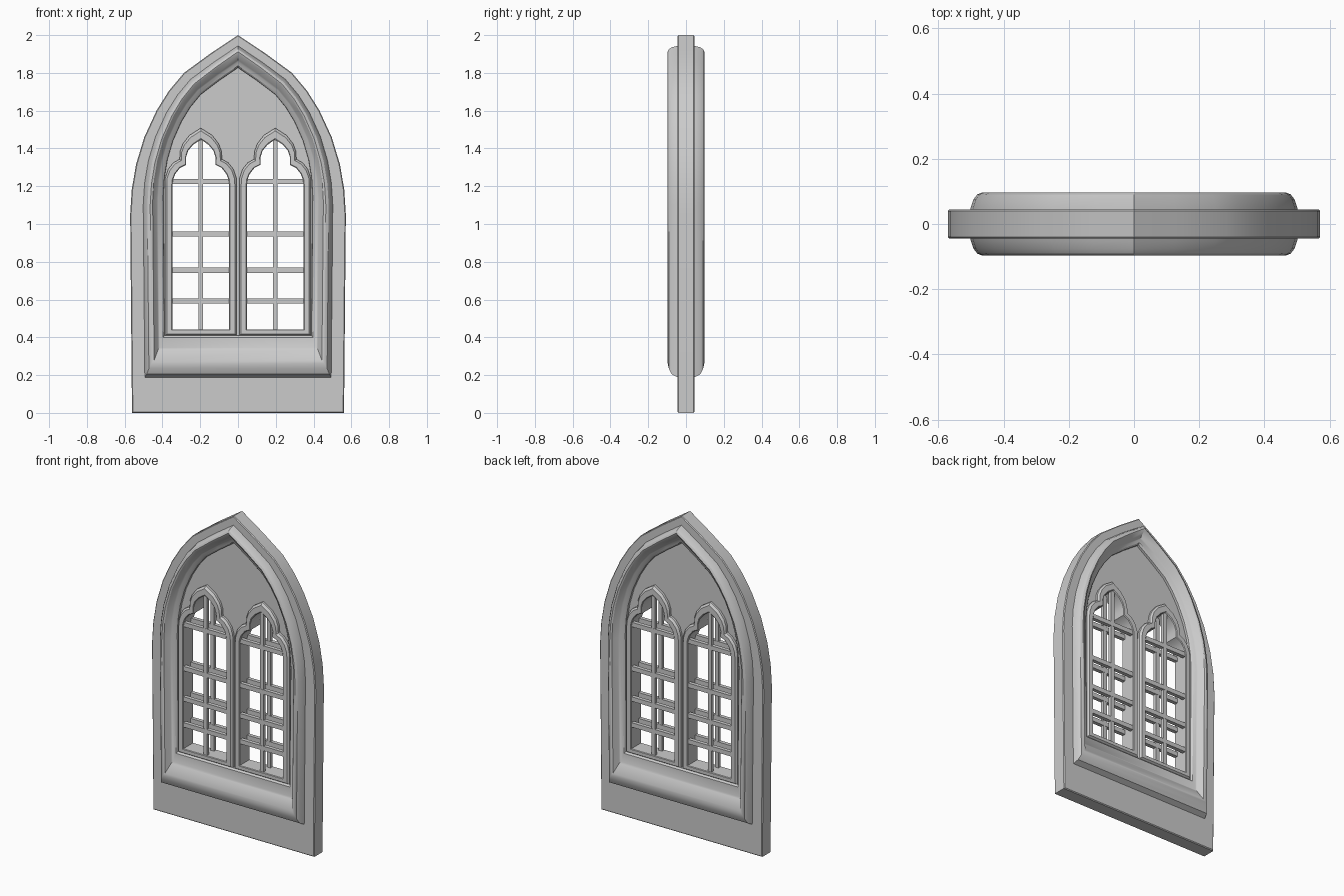
import bpy, bmesh, math

if "Cube" in bpy.data.objects:
    bpy.data.objects.remove(bpy.data.objects["Cube"])

# Half of the pointed arch, normalised (1,0) = springing, (0,1) = apex
ARCH = [(1, 0), (.985, .14), (.945, .28), (.87, .43), (.755, .58),
        (.64, .69), (.5, .79), (.25, .9)]
# Half outlines of the trefoil-headed light (offset from its centre, z)
LIGHT_OUT = [(.19, .41), (.19, 1.21), (.188, 1.245), (.173, 1.29), (.145, 1.325),
             (.112, 1.343), (.11, 1.385), (.095, 1.425), (.06, 1.47), (0, 1.508)]
LIGHT_IN = [(.15, .442), (.15, 1.21), (.147, 1.235), (.135, 1.265), (.11, 1.297),
            (.078, 1.313), (.079, 1.35), (.067, 1.388), (.04, 1.42), (0, 1.447)]
CX = .197


def mirror_loop(half):
    """Close a half outline (ending on the axis) into a full one."""
    return half + [(-x, z) for x, z in reversed(half[:-1])]


def arch_loop(w, bottom, spring, apex):
    half = [(w * .983, bottom)]
    half += [(w * x, spring + (apex - spring) * t) for x, t in ARCH]
    return mirror_loop(half + [(0, apex)])


def blend(t):
    """Light outline between outer (t=0) and inner (t=1)."""
    return mirror_loop([(a[0] + (b[0] - a[0]) * t, a[1] + (b[1] - a[1]) * t)
                        for a, b in zip(LIGHT_OUT, LIGHT_IN)])


def smooth(ob, angle):
    bpy.ops.object.select_all(action='DESELECT')
    ob.select_set(True)
    bpy.context.view_layer.objects.active = ob
    bpy.ops.object.shade_smooth_by_angle(angle=math.radians(angle))


def ring(name, rows, cx=0):
    """Loft closed loops (loop, depth) on the front, mirrored to the back."""
    rows = [(l, -y) for l, y in rows] + [(l, y) for l, y in reversed(rows)]
    bm = bmesh.new()
    vs = [[bm.verts.new((x + cx, y, z)) for x, z in l] for l, y in rows]
    n = len(vs[0])
    for i in range(len(vs)):
        a, b = vs[i], vs[(i + 1) % len(vs)]
        for j in range(n):
            k = (j + 1) % n
            bm.faces.new((a[j], a[k], b[k], b[j]))
    bmesh.ops.recalc_face_normals(bm, faces=bm.faces)
    me = bpy.data.meshes.new(name)
    bm.to_mesh(me)
    bm.free()
    ob = bpy.data.objects.new(name, me)
    bpy.context.collection.objects.link(ob)
    smooth(ob, 28)
    return ob


def box(name, x, y, z, sx, sy, sz):
    bpy.ops.mesh.primitive_cube_add(size=1, location=(x, y, z))
    ob = bpy.context.object
    ob.name = name
    ob.scale = (sx, sy, sz)


# Stone surround: slab, moulding, sill and reveal in one section
# (half width, bottom z, springing z, apex z, depth)
SECTION = [(.571, 0, 1.05, 2.0, .040), (.566, .005, 1.05, 1.995, .045),
           (.502, .188, 1.1, 1.943, .045), (.500, .192, 1.1, 1.941, .052),
           (.492, .205, 1.1, 1.935, .076), (.480, .235, 1.1, 1.925, .091),
           (.465, .262, 1.1, 1.912, .097), (.452, .278, 1.12, 1.900, .093),
           (.430, .335, 1.13, 1.868, .062), (.422, .345, 1.14, 1.858, .056),
           (.405, .400, 1.15, 1.838, .050), (.396, .410, 1.15, 1.828, .040),
           (.395, .411, 1.15, 1.827, .015)]
ring("stone_surround", [(arch_loop(*s[:4]), s[4]) for s in SECTION])

# Tracery panel: filled outline with two light openings
cu = bpy.data.curves.new("tracery_panel", 'CURVE')
cu.dimensions, cu.fill_mode, cu.extrude = '2D', 'BOTH', .025
hole = blend(.5)
for pts in (arch_loop(.402, .40, 1.15, 1.835),
            [(x - CX, z) for x, z in hole], [(x + CX, z) for x, z in hole]):
    sp = cu.splines.new('POLY')
    sp.points.add(len(pts) - 1)
    for p, (x, z) in zip(sp.points, pts):
        p.co = (x, z, 0, 1)
    sp.use_cyclic_u = True
panel = bpy.data.objects.new("tracery_panel", cu)
panel.rotation_euler = (math.pi / 2, 0, 0)
bpy.context.collection.objects.link(panel)
bpy.ops.object.select_all(action='DESELECT')
panel.select_set(True)
bpy.context.view_layer.objects.active = panel
bpy.ops.object.convert(target='MESH')

for side, cx in (("left", -CX), ("right", CX)):
    # Raised trefoil frame running through the panel
    ring(side + "_light_frame", [(blend(0), .020), (blend(0), .040),
                                 (blend(.25), .052), (blend(.9), .052),
                                 (blend(1), .048)], cx)
    # Glazing bars, one grid at the front and one at the back
    for face, y in (("front", -.035), ("back", .035)):
        box(f"{side}_{face}_upright_bar", cx, y, .935, .026, .022, 1.02)
        for i, z in enumerate((.592, .755, .947, 1.225)):
            box(f"{side}_{face}_cross_bar_{i + 1}", cx, y, z, .306, .024, .028)
